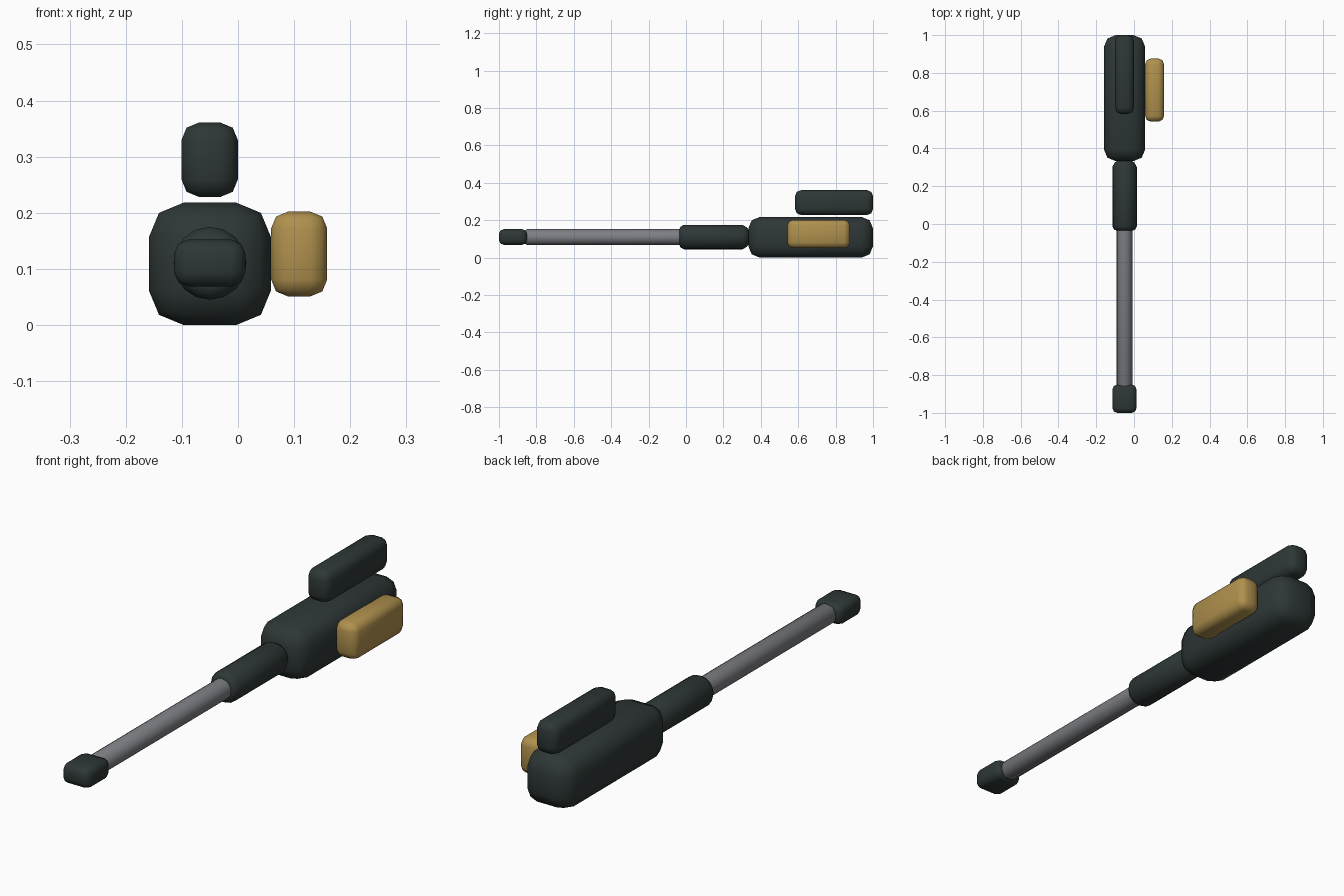
import bpy, bmesh, math
from mathutils import Matrix

if "Cube" in bpy.data.objects:
    bpy.data.objects.remove(bpy.data.objects["Cube"])


def material(name, rgb):
    m = bpy.data.materials.new(name)
    m.diffuse_color = (*rgb, 1)
    m.use_nodes = True
    m.node_tree.nodes["Principled BSDF"].inputs["Base Color"].default_value = m.diffuse_color
    return m


DARK = material("dark green grey", (0.027, 0.038, 0.037))
GREY = material("steel grey", (0.205, 0.21, 0.23))
GOLD = material("brass", (0.43, 0.28, 0.075))
AXIS_X, AXIS_Z = -0.05, 0.11


def finish(bm, name, mat):
    bmesh.ops.recalc_face_normals(bm, faces=bm.faces[:])
    me = bpy.data.meshes.new(name)
    bm.to_mesh(me)
    bm.free()
    me.materials.append(mat)
    ob = bpy.data.objects.new(name, me)
    bpy.context.collection.objects.link(ob)
    bpy.ops.object.select_all(action='DESELECT')
    ob.select_set(True)
    bpy.context.view_layer.objects.active = ob
    bpy.ops.object.shade_smooth_by_angle(angle=math.radians(50))
    return ob


def rounded_box(name, mat, xs, ys, zs, radius):
    """Box between the given limits with two-step rounded edges."""
    bm = bmesh.new()
    bmesh.ops.create_cube(bm, size=1)
    for v in bm.verts:
        v.co = [(lo + hi) / 2 + c * (hi - lo)
                for c, (lo, hi) in zip(v.co, (xs, ys, zs))]
    bmesh.ops.bevel(bm, geom=bm.edges[:], offset=radius, segments=2,
                    profile=0.5, affect='EDGES')
    return finish(bm, name, mat)


def lathe(name, mat, profile, sides):
    """Closed solid turned around the long axis from (y, radius) pairs."""
    bm = bmesh.new()
    rings = []
    for y, r in profile:
        rings.append([bm.verts.new((AXIS_X + r * math.cos(a), y, AXIS_Z + r * math.sin(a)))
                      for a in (2 * math.pi * i / sides for i in range(sides))])
    for a, b in zip(rings, rings[1:]):
        for i in range(sides):
            j = (i + 1) % sides
            bm.faces.new((a[i], a[j], b[j], b[i]))
    bm.faces.new(rings[0])
    bm.faces.new(rings[-1])
    return finish(bm, name, mat)


# main housing, upper block and side block
rounded_box("body", DARK, (-0.159, 0.059), (0.333, 1.0), (0.0, 0.218), 0.062)
rounded_box("top_block", DARK, (-0.101, 0.0), (0.583, 1.0), (0.228, 0.361), 0.032)
rounded_box("side_block", GOLD, (0.059, 0.159), (0.542, 0.876), (0.051, 0.202), 0.03)

# sleeve and barrel
lathe("sleeve", DARK, [(-0.035, 0.042), (-0.029, 0.056), (-0.012, 0.065),
                       (0.302, 0.065), (0.325, 0.052), (0.34, 0.032)], 16)
lathe("barrel", GREY, [(-0.86, 0.036), (-0.85, 0.042), (0.0, 0.042)], 16)

# muzzle block
rounded_box("muzzle", DARK, (-0.114, 0.013), (-1.0, -0.85), (0.069, 0.152), 0.025)
